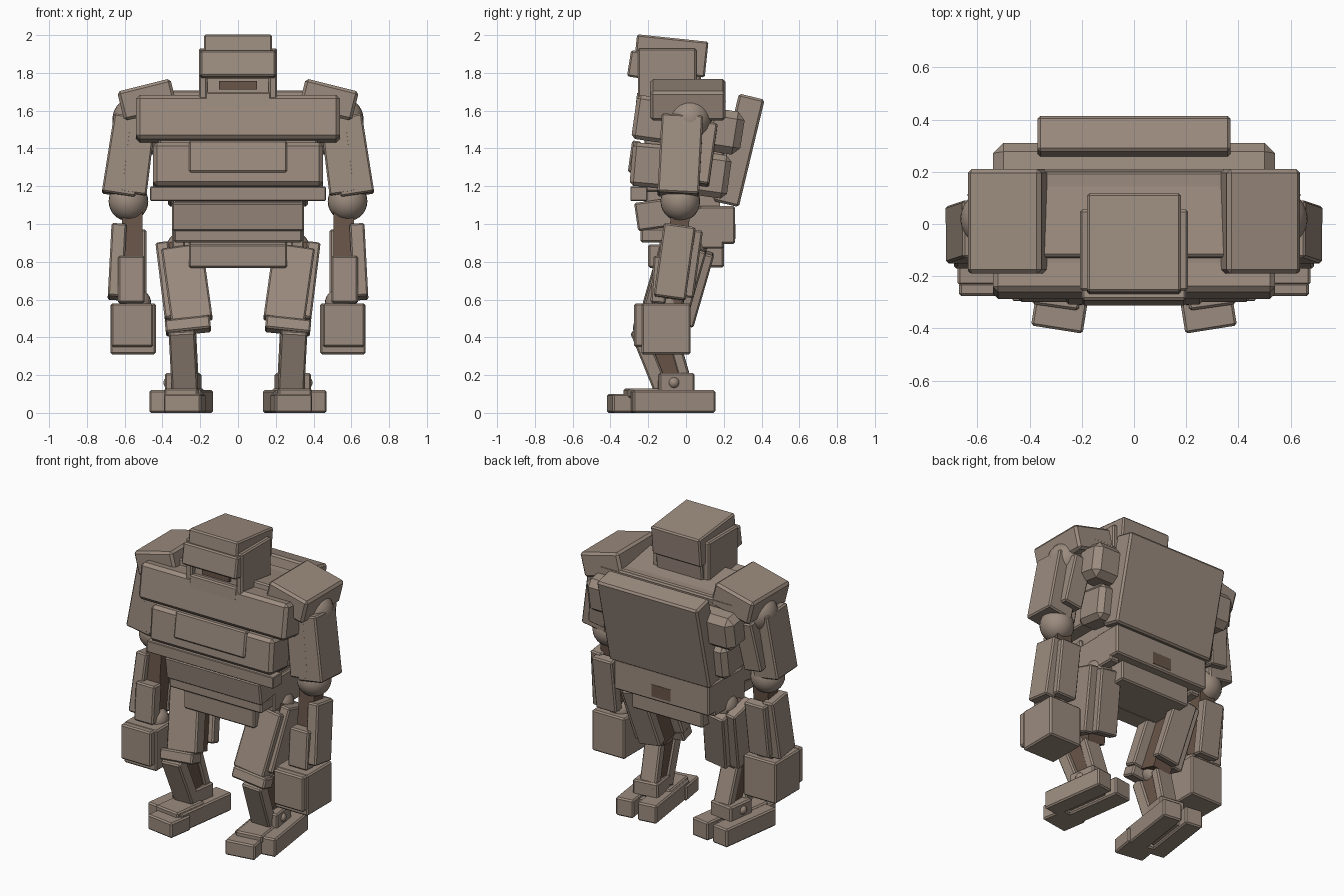
import bpy
from math import radians


def material(name, rgb):
    m = bpy.data.materials.new(name)
    m.diffuse_color = (*rgb, 1)
    return m


PLATE = material("plate", (0.33, 0.26, 0.21))
FRAME = material("frame", (0.14, 0.09, 0.065))


def box(name, loc, size, rot=(0, 0, 0), bevel=0.009, mat=PLATE):
    bpy.ops.mesh.primitive_cube_add(size=1, location=loc, rotation=[radians(a) for a in rot])
    o = bpy.context.object
    o.name = name
    o.scale = size
    bpy.ops.object.transform_apply(location=False, rotation=False, scale=True)
    o.data.materials.append(mat)
    if bevel:
        b = o.modifiers.new("chamfer", 'BEVEL')
        b.width = bevel
        b.segments = 1
    return o


def ball(name, loc, r):
    bpy.ops.mesh.primitive_uv_sphere_add(segments=24, ring_count=14, radius=r, location=loc)
    o = bpy.context.object
    o.name = name
    o.data.materials.append(PLATE)
    bpy.ops.object.shade_smooth()


def pair(name, loc, size, rot=(0, 0, 0), **kw):
    for side, s in (("right", 1), ("left", -1)):
        box(f"{side}_{name}", (s * loc[0], loc[1], loc[2]), size, (rot[0], s * rot[1], s * rot[2]), **kw)


def ball_pair(name, loc, r):
    for side, s in (("right", 1), ("left", -1)):
        ball(f"{side}_{name}", (s * loc[0], loc[1], loc[2]), r)


# Head
box("head_core", (0, -0.07, 1.74), (0.34, 0.29, 0.36), (-6, 0, 0))
box("head_cap", (0, -0.08, 1.89), (0.36, 0.38, 0.19), (-6, 0, 0))
box("brow_plate", (0, -0.262, 1.845), (0.40, 0.08, 0.14), (-9, 0, 0))
box("visor_slot", (0, -0.212, 1.735), (0.20, 0.05, 0.045), bevel=0, mat=FRAME)
box("jaw", (0, -0.21, 1.635), (0.35, 0.11, 0.12), (-6, 0, 0))
pair("cheek_plate", (0.185, -0.10, 1.75), (0.045, 0.31, 0.36))

# Chest and back
box("chest_core", (0, -0.01, 1.42), (0.84, 0.42, 0.50))
box("upper_chest", (0, -0.175, 1.555), (1.08, 0.20, 0.235), (-8, 0, 0), bevel=0.02)
box("collar_deck", (0, 0.03, 1.585), (0.98, 0.34, 0.20), (-8, 0, 0))
box("upper_back", (0, 0.20, 1.49), (1.08, 0.20, 0.23), (-9, 0, 0), bevel=0.04)
box("lower_chest", (0, -0.19, 1.31), (0.90, 0.20, 0.23), (-5, 0, 0), bevel=0.02)
box("chest_badge_plate", (0, -0.272, 1.355), (0.52, 0.05, 0.17), (-8, 0, 0))
box("mid_back", (0, 0.12, 1.26), (0.90, 0.22, 0.23), (-8, 0, 0), bevel=0.03)
box("backpack", (0, 0.28, 1.39), (0.74, 0.14, 0.585), (-13.5, 0, 0), bevel=0.012)

# Waist and pelvis
box("rib_bar", (0, -0.25, 1.16), (0.93, 0.09, 0.075), bevel=0.004)
box("waist_core", (0, -0.02, 1.08), (0.66, 0.40, 0.24), bevel=0)
box("abdomen_plate", (0, -0.17, 1.05), (0.70, 0.19, 0.15), (8, 0, 0))
box("lower_abdomen", (0, -0.14, 0.94), (0.68, 0.20, 0.075))
box("lower_back", (0, 0.165, 0.995), (0.70, 0.19, 0.20))
box("back_socket", (0, 0.255, 0.96), (0.14, 0.015, 0.08), bevel=0, mat=FRAME)
box("pelvis_core", (0, 0.03, 0.88), (0.52, 0.34, 0.22))
box("groin_plate", (0, -0.135, 0.83), (0.52, 0.13, 0.125))
pair("hip_side_plate", (0.315, 0.04, 0.98), (0.07, 0.32, 0.22))
ball_pair("hip_joint", (0.29, 0.02, 0.87), 0.09)

# Arms
ball_pair("shoulder_joint", (0.55, 0.02, 1.555), 0.115)
pair("shoulder_pad", (0.48, 0.01, 1.658), (0.29, 0.40, 0.16), (0, 14, 0), bevel=0.015)
pair("upper_arm_plate", (0.60, -0.03, 1.36), (0.18, 0.22, 0.42), (-3, -9, 0))
pair("upper_arm_inner_plate", (0.53, -0.05, 1.355), (0.14, 0.18, 0.40), (-3, -7, 0))
pair("upper_arm_back_plate", (0.55, 0.10, 1.37), (0.13, 0.09, 0.33), (-8, -8, 0))
ball_pair("elbow_joint", (0.58, -0.03, 1.12), 0.105)
pair("forearm_rod", (0.56, -0.05, 0.82), (0.11, 0.10, 0.48), (-5, 0, 0), bevel=0, mat=FRAME)
pair("forearm_outer_plate", (0.64, -0.06, 0.80), (0.08, 0.17, 0.39), (-8, -3, 0))
pair("forearm_back_plate", (0.56, 0.03, 0.79), (0.15, 0.07, 0.36), (-8, 0, 0))
pair("forearm_front_plate", (0.565, -0.14, 0.705), (0.14, 0.08, 0.25), (-4, 0, 0))
ball_pair("wrist_joint", (0.54, -0.09, 0.58), 0.08)
pair("fist", (0.555, -0.105, 0.445), (0.24, 0.26, 0.27))
pair("knuckle_plate", (0.56, -0.25, 0.465), (0.22, 0.05, 0.23))

# Legs
pair("thigh_core", (0.29, -0.05, 0.67), (0.13, 0.14, 0.46), (-16, 8, 0), bevel=0, mat=FRAME)
pair("thigh_front_plate", (0.27, -0.15, 0.68), (0.22, 0.09, 0.41), (-16, 8, 0))
pair("thigh_outer_plate", (0.375, -0.045, 0.68), (0.07, 0.20, 0.42), (-16, 7, 0))
pair("thigh_back_plate", (0.27, 0.06, 0.66), (0.16, 0.07, 0.40), (-16, 8, 0))
pair("knee_plate", (0.265, -0.225, 0.46), (0.24, 0.10, 0.07), (-16, 6, 0))
ball_pair("knee_joint", (0.28, -0.15, 0.46), 0.07)
pair("shin_plate", (0.29, -0.195, 0.285), (0.14, 0.08, 0.33), (22, 3, 0))
pair("shin_rod", (0.28, -0.115, 0.29), (0.10, 0.10, 0.36), (18, 3, 0), bevel=0, mat=FRAME)
pair("calf_plate", (0.275, -0.04, 0.30), (0.12, 0.06, 0.30), (16, 3, 0))

# Feet, turned slightly outward
pair("ankle_block", (0.29, -0.06, 0.16), (0.17, 0.19, 0.10), (0, 0, 8))
ball_pair("ankle_bolt", (0.365, -0.065, 0.16), 0.03)
pair("inner_sole", (0.225, -0.085, 0.06), (0.13, 0.44, 0.12), (0, 0, 8))
pair("outer_sole", (0.38, -0.07, 0.06), (0.12, 0.44, 0.12), (0, 0, 8))
pair("sole_bridge", (0.30, -0.08, 0.06), (0.14, 0.28, 0.08), (0, 0, 8), bevel=0)
pair("instep_plate", (0.285, -0.20, 0.105), (0.18, 0.24, 0.05), (0, 0, 8))
pair("toe_block", (0.282, -0.32, 0.05), (0.20, 0.17, 0.10), (0, 0, 9))
